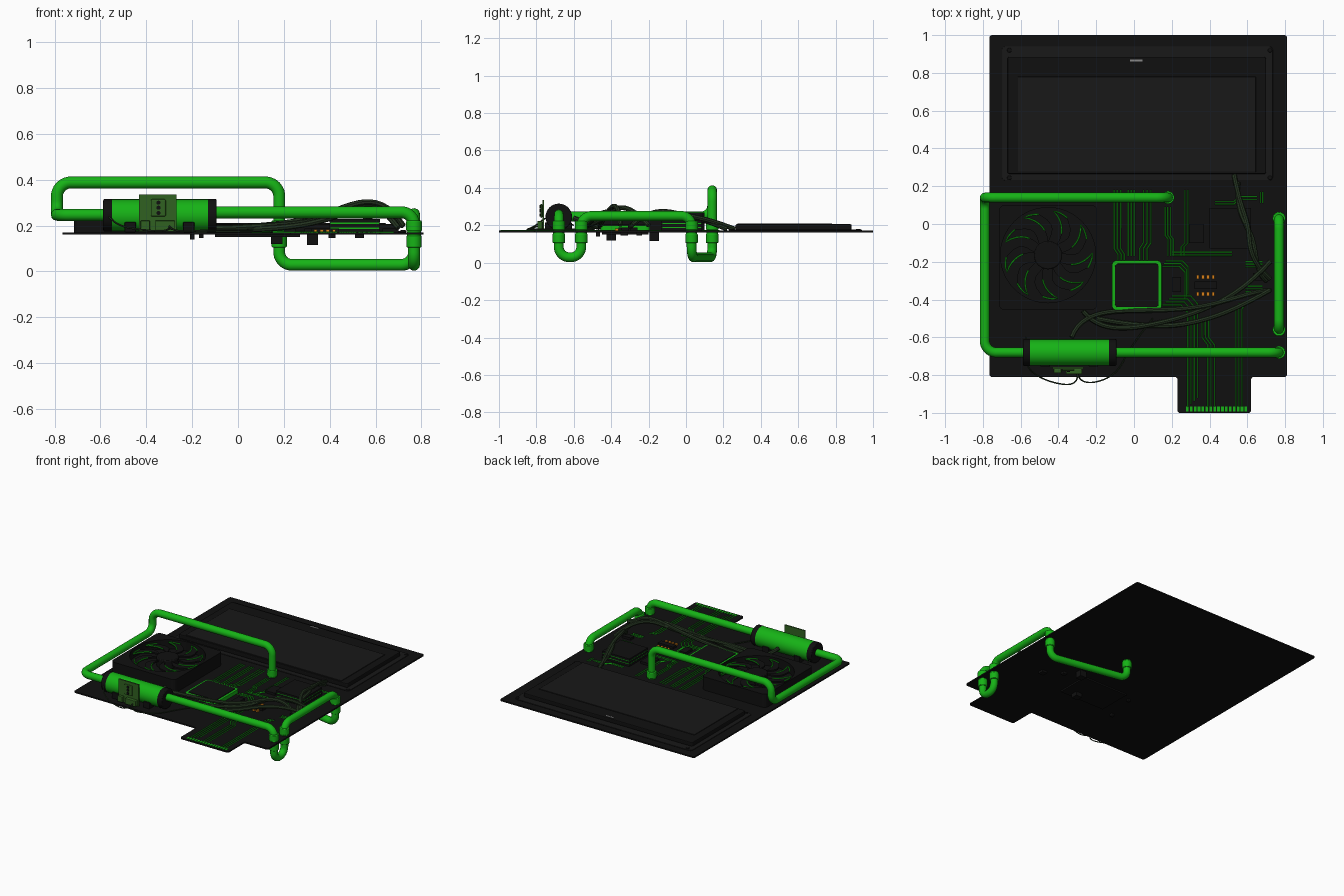
import bpy, bmesh
from math import sin, cos, pi, tan
from mathutils import Vector as V


def mat(name, c):
    m = bpy.data.materials.new(name)
    m.diffuse_color = (*c, 1)
    return m


GREEN = mat("bright_green", (0.008, 0.45, 0.008))
BLACK = mat("black", (0.005, 0.005, 0.005))
CHAR = mat("charcoal", (0.009, 0.009, 0.009))
CABLE = mat("cable_green", (0.018, 0.035, 0.015))
PCB = mat("dark_green", (0.03, 0.12, 0.015))
ORANGE = mat("orange", (0.7, 0.22, 0.01))
GREY = mat("grey", (0.25, 0.25, 0.25))
TOP = 0.171  # top surface of the main board


def fillet(pts, r, closed=False, n=8):
    """Round every corner of a path."""
    P, out = [V(p) for p in pts], []
    for i, p in enumerate(P):
        if not closed and i in (0, len(P) - 1):
            out.append(p)
            continue
        a, b = P[i - 1] - p, P[(i + 1) % len(P)] - p
        d = min(r, a.length * 0.49, b.length * 0.49)
        s, e = p + a.normalized() * d, p + b.normalized() * d
        half = a.angle(b) / 2
        c = p + (a.normalized() + b.normalized()).normalized() * (d / cos(half))
        rad = (s - c).length
        for k in range(n + 1):
            q = s.lerp(e, k / n) - c
            out.append(c + q.normalized() * rad)
    return out


def finish(name, me, m):
    ob = bpy.data.objects.new(name, me)
    bpy.context.collection.objects.link(ob)
    me.materials.append(m)
    return ob


def smooth(ob):
    bpy.ops.object.select_all(action='DESELECT')
    ob.select_set(True)
    bpy.context.view_layer.objects.active = ob
    if ob.type == 'CURVE':
        bpy.ops.object.convert(target='MESH')
    bpy.ops.object.shade_smooth_by_angle(angle=0.6)


def tube(name, paths, r, m, res=4, closed=False, spline='POLY'):
    cu = bpy.data.curves.new(name, 'CURVE')
    cu.dimensions, cu.bevel_depth, cu.bevel_resolution = '3D', r, res
    cu.use_fill_caps, cu.resolution_u = True, 8
    for pts in paths:
        s = cu.splines.new(spline)
        s.points.add(len(pts) - 1)
        for q, p in zip(s.points, pts):
            q.co = (*p, 1)
        s.use_cyclic_u = closed
        if spline == 'NURBS':
            s.order_u, s.use_endpoint_u = 4, True
    ob = finish(name, cu, m)
    smooth(ob)
    return ob


def prism(name, loops, z0, z1, m, bevel=0):
    bm = bmesh.new()
    for loop in loops:
        f = bm.faces.new([bm.verts.new((p[0], p[1], z0)) for p in loop])
        g = bmesh.ops.extrude_face_region(bm, geom=[f])["geom"]
        bmesh.ops.translate(bm, vec=(0, 0, z1 - z0), verts=[v for v in g if isinstance(v, bmesh.types.BMVert)])
    bmesh.ops.recalc_face_normals(bm, faces=bm.faces)
    me = bpy.data.meshes.new(name)
    bm.to_mesh(me)
    bm.free()
    ob = finish(name, me, m)
    if bevel:
        b = ob.modifiers.new("bevel", 'BEVEL')
        b.width, b.segments = bevel, 2
    return ob


def rect(x0, x1, y0, y1, r=0):
    c = [(x0, y0, 0), (x1, y0, 0), (x1, y1, 0), (x0, y1, 0)]
    return fillet(c, r, True, 5) if r else c


def cyl(name, a, b, r, m, bevel=0.004, n=32):
    a, b = V(a), V(b)
    bpy.ops.mesh.primitive_cylinder_add(vertices=n, radius=r, depth=(b - a).length, location=(a + b) / 2,
                                        rotation=(b - a).to_track_quat('Z', 'Y').to_euler())
    ob = bpy.context.object
    ob.name = name
    ob.data.materials.append(m)
    if bevel:
        md = ob.modifiers.new("bevel", 'BEVEL')
        md.width, md.segments, md.limit_method = bevel, 2, 'ANGLE'
    smooth(ob)
    return ob


# Main board with edge connector
board = [(-0.765, -0.81, 0), (0.23, -0.81, 0), (0.23, -1, 0), (0.62, -1, 0), (0.62, -0.81, 0),
         (0.81, -0.81, 0), (0.81, 1, 0), (-0.765, 1, 0)]
prism("main_board", [fillet(board, 0.014, True, 4)], 0.161, TOP, BLACK)
prism("edge_contacts", [rect(0.275 + i * .0207, 0.289 + i * .0207, -0.992, -0.965) for i in range(16)],
      TOP, 0.174, GREEN)

# Display panel in stepped layers
prism("display_base", [rect(-0.70, 0.735, 0.23, 0.94, 0.02)], TOP, 0.177, CHAR, 0.003)
prism("display_housing", [rect(-0.67, 0.70, 0.265, 0.885, 0.012)], 0.175, 0.206, BLACK, 0.006)
prism("display_screen", [rect(-0.615, 0.645, 0.275, 0.78)], 0.205, 0.211, CHAR, 0.002)
prism("display_mark", [rect(-0.02, 0.045, 0.86, 0.87)], 0.205, 0.208, GREY)
for x in (-0.66, 0.72):
    for y in (0.245, 0.92):
        cyl("display_screw", (x, y, TOP), (x, y, 0.181), 0.012, BLACK, 0.002, 16)

# Cooling pipes
R, E = 0.026, 0.06
tube("upper_pipe", [fillet([(0.18, 0.14, 0.2), (0.18, 0.14, 0.388), (-0.79, 0.14, 0.388), (-0.79, 0.14, 0.247),
                            (-0.79, -0.68, 0.247), (-0.575, -0.68, 0.247)], E)], R, GREEN)
tube("outlet_pipe", [fillet([(-0.1, -0.68, 0.258), (0.768, -0.68, 0.258), (0.768, -0.68, 0.029),
                             (0.768, -0.56, 0.029), (0.768, -0.56, 0.25), (0.768, 0.03, 0.25),
                             (0.768, 0.03, 0.029), (0.18, 0.14, 0.029), (0.18, 0.14, 0.2)], 0.055)], R, GREEN)
for x, y in ((0.768, -0.68), (0.768, -0.56), (0.768, 0.03), (0.18, 0.14)):
    for z0, z1, r in ((0.105, 0.155, 0.033), (0.15, 0.178, 0.03), (0.176, 0.222, 0.034)):
        cyl("pipe_fitting", (x, y, z0), (x, y, z1), r, GREEN)

# Reservoir with end caps and feet
cyl("reservoir_tank", (-0.56, -0.68, 0.245), (-0.12, -0.68, 0.245), 0.07, GREEN)
for x0, x1, s in ((-0.588, -0.546, -1), (-0.135, -0.093, 1)):
    cyl("reservoir_cap", (x0, -0.68, 0.245), (x1, -0.68, 0.245), 0.071, BLACK, 0.006)
for x in (-0.47, -0.215):
    prism("reservoir_foot", [rect(x - 0.025, x + 0.025, -0.755, -0.61)], TOP, 0.215, BLACK, 0.004)

# Upright pump controller with socket and parts
prism("controller_board", [rect(-0.432, -0.268, -0.768, -0.758)], 0.175, 0.335, PCB)
prism("controller_parts", [rect(-0.425, -0.385, -0.79, -0.768), rect(-0.36, -0.275, -0.795, -0.768)],
      0.18, 0.222, PCB, 0.003)
prism("controller_chip", [rect(-0.38, -0.315, -0.778, -0.768)], 0.24, 0.315, PCB, 0.008)
for z in (0.255, 0.278, 0.3):
    cyl("controller_pin", (-0.347, -0.784, z), (-0.347, -0.776, z), 0.009, BLACK, 0, 12)

# Fan housing with round recess
cx, cy = -0.455, -0.165
house = prism("fan_housing", [rect(-0.715, -0.195, -0.455, 0.10, 0.03)], TOP, 0.268, BLACK)
cut = cyl("fan_cutter", (cx, cy, 0.2), (cx, cy, 0.3), 0.252, BLACK, 0, 64)
cut.hide_render = True
cut.hide_viewport = True
b = house.modifiers.new("recess", 'BOOLEAN')
b.object, b.operation = cut, 'DIFFERENCE'
cyl("fan_hub", (cx, cy, 0.2), (cx, cy, 0.266), 0.075, BLACK, 0.006)


def pol(r, a, z=0):
    return (cx + r * cos(a), cy + r * sin(a), z)


# Fan blades with green edge trim
blades, trims = [], []
for i in range(9):
    a0 = 2 * pi * i / 9 + 0.2
    lead = [(0.07 + 0.165 * t / 8, a0 + 0.55 * (t / 8) ** 1.6) for t in range(9)]
    arc = [(0.24 - 0.006 * k, a0 + 0.55 - 0.12 * k) for k in range(1, 4)]
    tail = [(0.21 - 0.14 * t / 6, a0 + 0.14 - 0.52 * sin(pi * t / 6) * 0.45 - 0.2 * t / 6) for t in range(1, 7)]
    blades.append([pol(*p) for p in lead + arc + tail])
    trims.append([pol(r, a, 0.257) for r, a in lead[3:] + arc])
prism("fan_blades", blades, 0.245, 0.256, BLACK)
tube("fan_blade_trim", trims, 0.0045, GREEN, 1)

# Processor with green frame
prism("processor_frame", [rect(-0.117, 0.147, -0.457, -0.193, 0.025)], TOP, 0.2, GREEN, 0.003)
prism("processor_lid", [rect(-0.1, 0.13, -0.44, -0.21, 0.015)], 0.198, 0.204, BLACK, 0.002)

# Layered heat sink beside the processor
for i in range(3):
    z = TOP + 0.021 * i
    prism("heat_sink_layer", [rect(0.40, 0.62, -0.13, 0.085)], z, z + 0.015, BLACK)
    if i < 2:
        prism("heat_sink_stripe", [rect(0.402, 0.618, -0.128, 0.083)], z + 0.014, z + 0.022, GREEN)

# Circuit traces: (start path, count, step in x, step in y)
runs = [([(-0.105, 0.18), (-0.105, -0.13), (-0.085, -0.16), (-0.085, -0.19)], 3, 0.017, 0),
        ([(-0.03, 0.18), (-0.03, -0.17)], 3, 0.016, 0), ([(0.05, 0.18), (0.05, -0.1), (0.03, -0.13), (0.03, -0.19)], 3, 0.02, 0),
        ([(0.165, 0.09), (0.165, -0.06), (0.18, -0.08), (0.18, -0.17)], 3, 0.014, 0),
        ([(0.27, 0.18), (0.27, -0.1), (0.25, -0.12), (0.25, -0.17)], 2, 0.016, 0),
        ([(0.15, -0.225), (0.24, -0.225), (0.27, -0.255), (0.27, -0.4)], 3, 0.008, 0.014),
        ([(0.15, -0.43), (0.25, -0.43), (0.285, -0.47), (0.285, -0.97)], 4, 0.017, 0.016),
        ([(0.36, -0.51), (0.36, -0.6), (0.39, -0.64), (0.39, -0.97)], 3, 0.018, 0),
        ([(0.56, -0.42), (0.54, -0.45), (0.54, -0.97)], 3, 0.016, 0),
        ([(0.59, -0.2), (0.68, -0.2)], 3, 0, -0.014), ([(0.59, -0.33), (0.68, -0.33)], 3, 0, -0.014),
        ([(0.43, 0.105), (0.53, 0.105), (0.555, 0.13), (0.65, 0.13)], 2, 0, 0.014),
        ([(0.2, -0.15), (0.52, -0.15)], 2, 0, -0.015), ([(0.67, 0.17), (0.67, 0.11)], 2, 0.012, 0)]
tube("circuit_traces", [[(x + i * dx, y + i * dy, TOP) for x, y in p]
                        for p, n, dx, dy in runs for i in range(n)], 0.0036, GREEN, 0)

# Small surface components and underside chips
prism("orange_capacitors", [rect(x - .007, x + .007, y - .01, y + .01) for y in (-0.28, -0.37)
                            for x in (0.338, 0.365, 0.392, 0.419)], TOP, 0.183, ORANGE)
prism("small_chips", [rect(0.29, 0.37, -0.1, 0.0), rect(0.32, 0.44, -0.345, -0.305), rect(0.2, 0.25, -0.36, -0.28),
                      rect(0.63, 0.7, -0.3, -0.26)], TOP, 0.188, BLACK)
prism("under_plate", [rect(-0.1, 0.27, -0.45, -0.2)], 0.15, 0.161, BLACK)
for x, y, w, d in ((-0.2, -0.47, .02, .14), (0.17, -0.4, .05, .12), (0.325, -0.17, .05, .115),
                   (0.41, -0.25, .03, .145), (0.53, -0.33, .04, .145), (-0.16, -0.25, .02, .145)):
    prism("under_chip", [rect(x - w / 2, x + w / 2, y - w / 2, y + w / 2)], d, 0.162, BLACK)

# Sagging cables and thin wires
tube("cables", [
    [(0.53, 0.26, 0.18), (0.56, 0.1, 0.24), (0.63, -0.02, 0.25), (0.6, -0.18, 0.3), (0.72, -0.29, 0.2)],
    [(0.55, 0.22, 0.18), (0.54, 0.05, 0.25), (0.66, -0.05, 0.25), (0.64, -0.25, 0.26), (0.7, -0.3, 0.19)],
    [(-0.27, -0.46, 0.2), (-0.18, -0.58, 0.18), (0.15, -0.53, 0.2), (0.42, -0.44, 0.22), (0.6, -0.33, 0.35), (0.72, -0.2, 0.2)],
    [(-0.33, -0.6, 0.24), (-0.28, -0.46, 0.18), (0.05, -0.46, 0.19), (0.4, -0.45, 0.23), (0.62, -0.36, 0.36), (0.72, -0.35, 0.2)],
    [(-0.2, -0.5, 0.18), (0.1, -0.56, 0.18), (0.38, -0.52, 0.2), (0.56, -0.44, 0.3), (0.72, -0.35, 0.25)]],
    0.013, CABLE, 2, spline='NURBS')
tube("thin_wires", [
    [(-0.3, -0.785, 0.2), (-0.29, -0.86, 0.17), (-0.42, -0.85, 0.18), (-0.55, -0.79, 0.2), (-0.58, -0.73, 0.27), (-0.57, -0.6, 0.2)],
    [(-0.3, -0.785, 0.2), (-0.29, -0.85, 0.17), (-0.16, -0.84, 0.18), (-0.06, -0.76, 0.18), (-0.03, -0.66, 0.18), (0.1, -0.5, 0.18)]],
    0.004, CABLE, 1, spline='NURBS')
